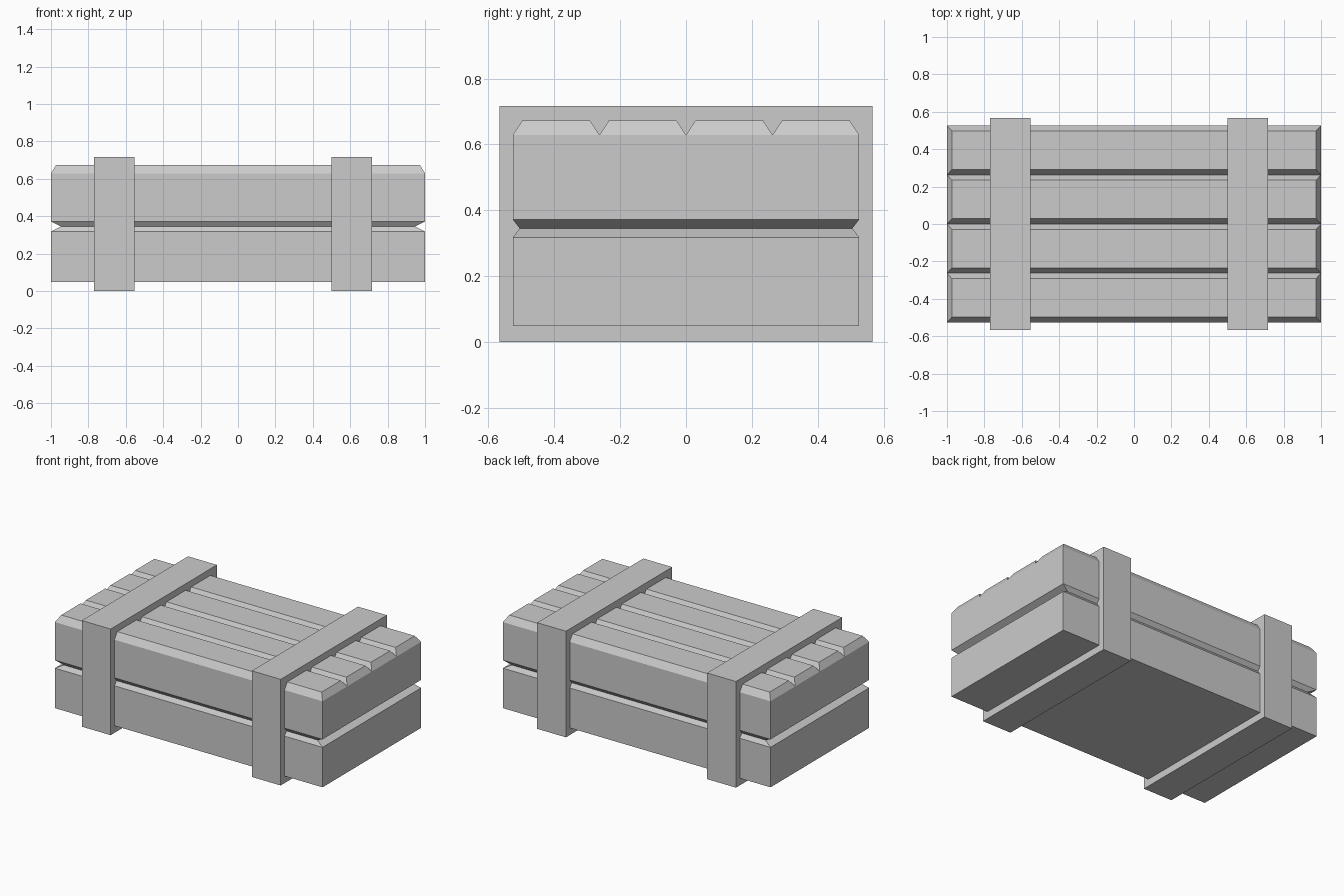
import bpy
import bmesh

if "Cube" in bpy.data.objects:
    bpy.data.objects.remove(bpy.data.objects["Cube"])


def loft(name, rings, y_mid=0.0):
    """Stack rectangles given as (half x, half y, z) into a closed solid."""
    bm = bmesh.new()
    loops = []
    for hx, hy, z in rings:
        corners = [(-hx, -hy), (hx, -hy), (hx, hy), (-hx, hy)]
        loops.append([bm.verts.new((x, y + y_mid, z)) for x, y in corners])
    for low, high in zip(loops, loops[1:]):
        for i in range(4):
            j = (i + 1) % 4
            bm.faces.new((low[i], low[j], high[j], high[i]))
    bm.faces.new(loops[0][::-1])
    bm.faces.new(loops[-1])
    mesh = bpy.data.meshes.new(name)
    bm.to_mesh(mesh)
    bm.free()
    obj = bpy.data.objects.new(name, mesh)
    bpy.context.collection.objects.link(obj)
    return obj


HX, HY = 1.0, 0.526
SEAM, EDGE, TOP = 0.345, 0.629, 0.673

# Crate body with a V-shaped seam running all the way round
loft("crate_body", [
    (HX, HY, 0.048), (HX, HY, 0.318), (HX - 0.053, HY - 0.021, SEAM),
    (HX, HY, 0.372), (HX, HY, EDGE)])

# Four bevelled lid planks
half = HY / 4
for i in range(4):
    loft(f"lid_plank_{i + 1}",
         [(HX, half, EDGE), (HX - 0.027, half - 0.029, TOP)],
         y_mid=-HY + half * (2 * i + 1))

# Two straps wrapped around the crate
for name, x in (("left_strap", -0.6625), ("right_strap", 0.608)):
    strap = loft(name, [(0.108, 0.567, 0.0), (0.108, 0.567, 0.717)])
    strap.location.x = x
